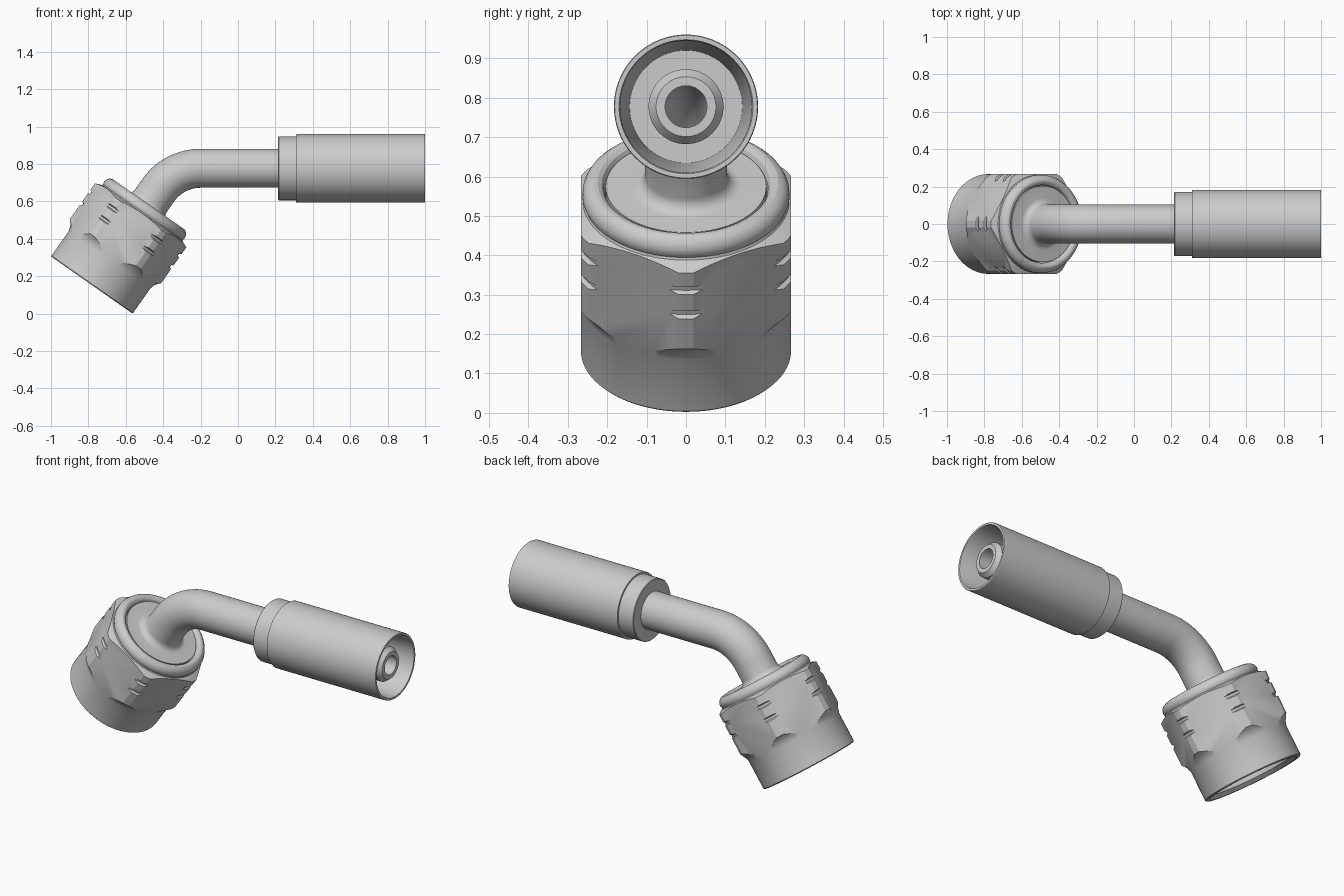
import bpy, bmesh, math
from mathutils import Vector

if "Cube" in bpy.data.objects:
    bpy.data.objects.remove(bpy.data.objects["Cube"])

# Centre line: straight nut axis, 55 degree bend, then straight along +x
ANG = math.radians(55)
BASE = Vector((-0.7815, 0, 0.153))      # centre of the nut's open end
BEND_R, S0 = 0.277, 0.618               # bend radius, start of bend
S1 = S0 + BEND_R * ANG                  # end of bend
Y = Vector((0, 1, 0))
D0 = Vector((math.cos(ANG), 0, math.sin(ANG)))
P0 = BASE + D0 * S0
N0 = Vector((math.sin(ANG), 0, -math.cos(ANG)))
CENTRE = P0 + N0 * BEND_R
END = CENTRE + Vector((0, 0, BEND_R))


def frame(s):
    """Point on the centre line and its in-plane normal."""
    if s <= S0:
        return BASE + D0 * s, N0
    if s >= S1:
        return END + Vector((s - S1, 0, 0)), Vector((0, 0, -1))
    a = ANG - (s - S0) / BEND_R
    n = Vector((math.sin(a), 0, -math.cos(a)))
    return CENTRE - n * BEND_R, n


def at_x(x):
    return S1 + x - END.x


def sweep(name, profile, segs=96):
    """Closed (distance, radius) profile turned around the centre line."""
    bm = bmesh.new()
    rings = []
    for s, r in profile:
        p, n = frame(s)
        rings.append([bm.verts.new(p + (n * math.cos(t) + Y * math.sin(t)) * r)
                      for t in (2 * math.pi * i / segs for i in range(segs))])
    for k, a in enumerate(rings):
        b = rings[(k + 1) % len(rings)]
        for i in range(segs):
            j = (i + 1) % segs
            bm.faces.new((a[i], a[j], b[j], b[i]))
    bmesh.ops.recalc_face_normals(bm, faces=bm.faces[:])
    me = bpy.data.meshes.new(name)
    bm.to_mesh(me)
    bm.free()
    ob = bpy.data.objects.new(name, me)
    bpy.context.collection.objects.link(ob)
    return ob


def activate(ob):
    bpy.ops.object.select_all(action='DESELECT')
    ob.select_set(True)
    bpy.context.view_layer.objects.active = ob


def smooth(ob, deg=25):
    activate(ob)
    bpy.ops.object.shade_smooth_by_angle(angle=math.radians(deg))


# Swivel nut: skirt, chamfers, corner notches, rolled collar and bore
nut_profile = [(0, 0.245), (0, 0.262), (0.005, 0.2665), (0.165, 0.2665),
               (0.19, 0.274), (0.208, 0.286), (0.22, 0.298)]
for t in (0.325, 0.40):
    nut_profile += [(t - 0.012, 0.298), (t - 0.006, 0.287),
                    (t + 0.006, 0.287), (t + 0.012, 0.298)]
nut_profile += [(0.455, 0.298), (0.470, 0.262), (0.476, 0.259), (0.487, 0.263),
                (0.500, 0.262), (0.513, 0.256), (0.523, 0.246), (0.528, 0.234),
                (0.527, 0.224), (0.521, 0.214), (0.510, 0.208),
                (0.40, 0.208), (0.40, 0.225), (0.02, 0.225)]
nut = sweep("swivel_nut", nut_profile)

# Six-sided cutter gives the wrench flats
hexagon = sweep("hex_cutter", [(-0.1, 0.05), (-0.1, 0.3083), (0.6, 0.3083), (0.6, 0.05)], 6)
hexagon.hide_render = True
mod = nut.modifiers.new("flats", 'BOOLEAN')
mod.operation = 'INTERSECT'
mod.solver = 'EXACT'
mod.object = hexagon
activate(nut)
bpy.ops.object.modifier_apply(modifier=mod.name)
bpy.data.objects.remove(hexagon)
smooth(nut)

# Hollow stem: seat nose, flange, fillet, bent tube and hose insert
bend = [S0 + (S1 - S0) * i / 20 for i in range(21)]
stem_profile = [(0.20, 0.065), (0.20, 0.11), (0.33, 0.204), (0.515, 0.204)]
stem_profile += [(0.515 + 0.035 * (1 - math.cos(a)), 0.139 - 0.035 * math.sin(a))
                 for a in (math.pi / 2 * i / 6 for i in range(7))]
stem_profile += [(s, 0.104) for s in bend]
stem_profile += [(at_x(0.30), 0.104), (at_x(0.31), 0.095), (at_x(0.945), 0.095),
                 (at_x(0.97), 0.076), (at_x(0.97), 0.053)]
stem_profile += [(s, 0.053) for s in reversed(bend)]
smooth(sweep("bent_stem", stem_profile, 64))

# Crimp sleeve: stepped collar and open shell
smooth(sweep("crimp_sleeve", [
    (at_x(0.215), 0.098), (at_x(0.215), 0.168), (at_x(0.218), 0.171),
    (at_x(0.31), 0.171), (at_x(0.31), 0.181), (at_x(0.313), 0.183),
    (at_x(0.997), 0.183), (at_x(1.0), 0.181), (at_x(1.0), 0.170),
    (at_x(0.99), 0.167), (at_x(0.36), 0.143), (at_x(0.36), 0.09)]))
